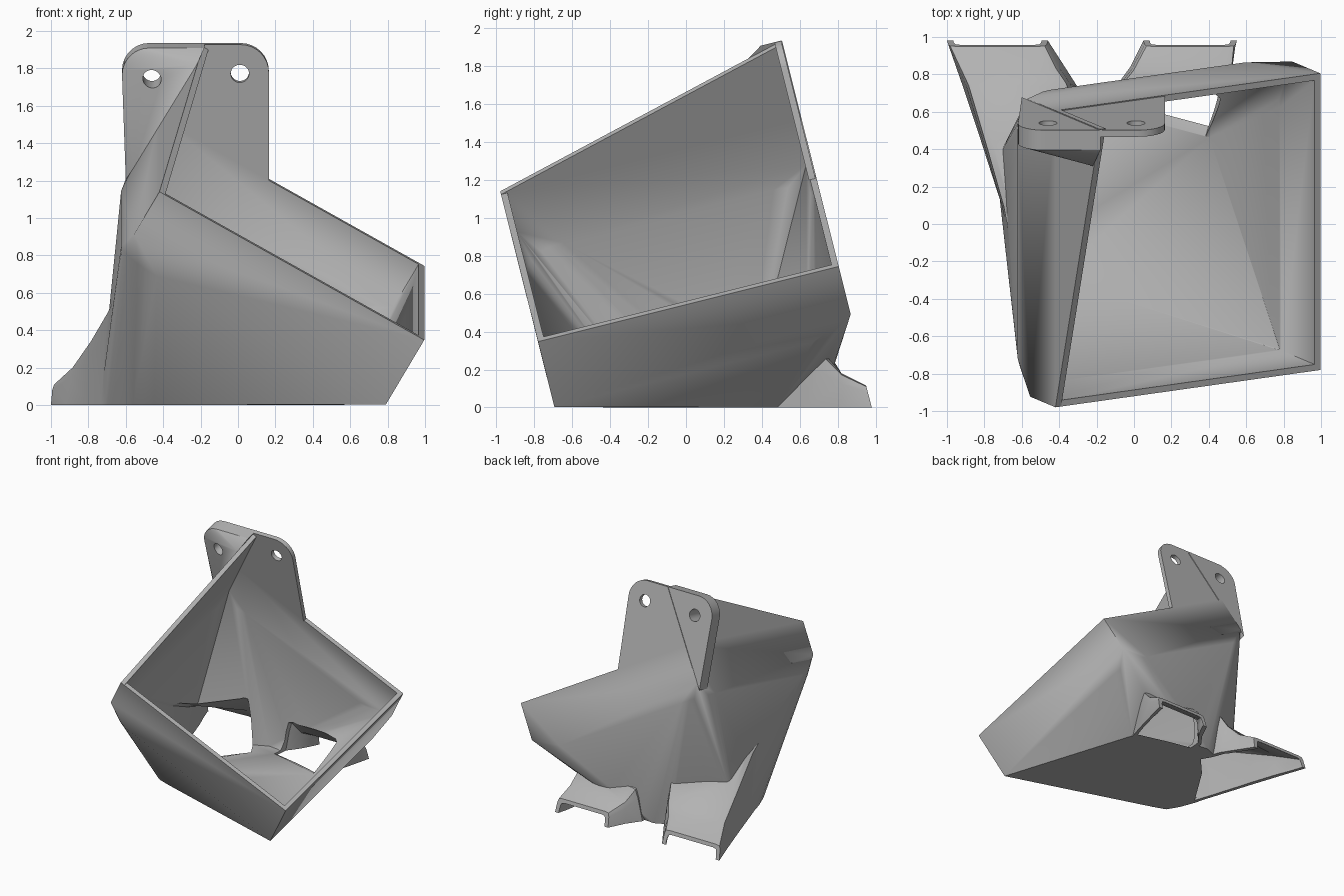
import bpy, bmesh, math
from mathutils import Vector as V

if "Cube" in bpy.data.objects:
    bpy.data.objects.remove(bpy.data.objects["Cube"])

grey = bpy.data.materials.new("plain_grey")
grey.use_nodes = True
grey.diffuse_color = (0.45, 0.45, 0.45, 1)
grey.node_tree.nodes["Principled BSDF"].inputs["Base Color"].default_value = (0.45, 0.45, 0.45, 1)

# Tilted frame: origin at the front rim corner, u across, v back, n out
O = V((-0.42, -0.98, 1.14))
U = V((1.42, 0.2, -0.795)).normalized()
W = V((0, 1.58, 0.395)).normalized()
N = U.cross(W)
SIZE, DEPTH, WALL = 1.635, 0.41, 0.035


def loc(a, b, h):
    return O + U * a + W * b + N * h


def make(name, bm):
    bmesh.ops.recalc_face_normals(bm, faces=bm.faces)
    me = bpy.data.meshes.new(name)
    bm.to_mesh(me)
    bm.free()
    me.materials.append(grey)
    ob = bpy.data.objects.new(name, me)
    bpy.context.collection.objects.link(ob)
    return ob


def hull(name, pts):
    bm = bmesh.new()
    vs = [bm.verts.new(p) for p in pts]
    res = bmesh.ops.convex_hull(bm, input=vs)
    junk = {g for g in res["geom_interior"] + res["geom_unused"] if isinstance(g, bmesh.types.BMVert)}
    bmesh.ops.delete(bm, geom=list(junk), context="VERTS")
    bmesh.ops.dissolve_limit(bm, angle_limit=0.005, verts=bm.verts, edges=bm.edges)
    return make(name, bm)


def loft(name, rings):
    bm = bmesh.new()
    rows = [[bm.verts.new(p) for p in r] for r in rings]
    for a, b in zip(rows, rows[1:]):
        for i in range(len(a)):
            j = (i + 1) % len(a)
            bm.faces.new((a[i], a[j], b[j], b[i]))
    bm.faces.new(rows[0])
    bm.faces.new(rows[-1])
    bmesh.ops.triangulate(bm, faces=bm.faces)
    return make(name, bm)


def combine(target, tool, op):
    mod = target.modifiers.new(op, "BOOLEAN")
    mod.operation, mod.object, mod.solver = op, tool, "EXACT"
    bpy.context.view_layer.objects.active = target
    bpy.ops.object.modifier_apply(modifier=mod.name)
    bpy.data.objects.remove(tool)


# Funnel body: square rim, rounded lower corners, irregular floor outline
FLOOR = [(-0.45, -0.3), (-0.56, -0.26), (-0.62, -0.16), (-0.67, -0.03), (-0.71, 0.12),
         (-0.74, 0.33), (-0.3, 0.66), (-0.19, 0.71), (-0.1, 0.7), (0.42, 0.48)]


def body_points(inset, depth, lift, top):
    lo, hi = inset, SIZE - inset
    pts = []
    for a, b, r, sharp in ((lo, lo, 0.22, 0.27), (hi, lo, 0.01, depth),
                           (hi, hi, 0.23, 0.3), (lo, hi, 0.2, 0.3)):
        sa, sb = (1 if a == lo else -1), (1 if b == lo else -1)
        pts += [loc(a, b, top), loc(a, b, -sharp + lift)]
        for k in range(9):
            t = k * math.pi / 16
            pts.append(loc(a + sa * r * (1 - math.cos(t)), b + sb * r * (1 - math.sin(t)), -depth))
    shrink = 1 - lift * 1.5
    return pts + [V((x * shrink, y * shrink, lift)) for x, y in FLOOR]


def ring(lb, lt, rt, rb, inset=0, base=0):
    lb, lt, rt, rb = V(lb), V(lt), V(rt), V(rb)
    for p, s in ((lb, 1), (lt, 1), (rt, -1), (rb, -1)):
        p.x += s * inset
    lt.z -= inset
    rt.z -= inset
    lb.z = rb.z = base
    return [lb, lt.lerp(lb, 0.3), lt.lerp(lt.lerp(lb, 0.3), 0.3).lerp(lt.lerp(rt, 0.03), 0.5),
            lt.lerp(rt, 0.08), rt.lerp(lt, 0.08),
            rt.lerp(rt.lerp(rb, 0.3), 0.3).lerp(rt.lerp(lt, 0.03), 0.5), rt.lerp(rb, 0.3), rb]


# Nozzle sections from the tip inward: left-bottom, left-top, right-top, right-bottom
NOZZLES = {
    "wide_nozzle": [
        ((-1, 0.98, 0), (-0.99, 0.95, 0.115), (-0.47, 0.95, 0.115), (-0.46, 0.98, 0)),
        ((-0.92, 0.75, 0), (-0.89, 0.74, 0.21), (-0.41, 0.83, 0.175), (-0.37, 0.84, 0)),
        ((-0.82, 0.45, 0), (-0.79, 0.4, 0.36), (-0.36, 0.76, 0.27), (-0.3, 0.73, 0)),
        ((-0.73, 0.17, 0), (-0.7, 0.08, 0.52), (-0.33, 0.68, 0.42), (-0.26, 0.62, 0)),
        ((-0.64, -0.1, 0), (-0.65, -0.2, 0.63), (-0.3, 0.55, 0.55), (-0.2, 0.5, 0))],
    "narrow_nozzle": [
        ((0.05, 0.98, 0), (0.06, 0.95, 0.115), (0.54, 0.95, 0.115), (0.55, 0.98, 0)),
        ((-0.02, 0.84, 0), (-0.01, 0.82, 0.18), (0.53, 0.82, 0.18), (0.51, 0.82, 0)),
        ((-0.1, 0.73, 0), (-0.06, 0.76, 0.28), (0.52, 0.74, 0.27), (0.46, 0.63, 0)),
        ((-0.1, 0.58, 0), (-0.06, 0.58, 0.36), (0.46, 0.52, 0.3), (0.41, 0.46, 0))],
}

duct = hull("funnel_duct", body_points(0, DEPTH, 0, 0))
inner = [hull("body_cutter", body_points(WALL, DEPTH - 0.035, 0.025, 0.05))]
for name, secs in NOZZLES.items():
    combine(duct, loft(name, [ring(*s) for s in secs]), "UNION")
    cut = [ring(*s, inset=0.03, base=-0.05) for s in secs[:-1]]
    cut.append(ring(*secs[-1], inset=0.03, base=0.03))
    cut.insert(0, [p + V((0, 0.1, 0)) for p in cut[0]])
    inner.append(loft(name + "_cutter", cut))
for tool in inner:
    combine(duct, tool, "DIFFERENCE")


# Mounting tab, lying in the plane of the back wall
def on_back(x, z, depth=0):
    return V((x, 0.985 - 0.25 * z, z)) - W * depth


def arc(cx, cz, r, start):
    return [(cx + r * math.cos(math.radians(start + k * 11.25)),
             cz + r * math.sin(math.radians(start + k * 11.25))) for k in range(9)]


def slab(name, outline, depth, extra=()):
    return hull(name, [on_back(x, z, d) for x, z in outline for d in (0, depth)] + list(extra))


plate = slab("mounting_tab", arc(0.015, 1.785, 0.15, 0)
             + [(-0.18, 1.935), (-0.42, 1.535), (0.165, 1.208)], 0.036)
block = slab("thick_tab_side", arc(-0.475, 1.79, 0.145, 90)
             + [(-0.18, 1.935), (-0.42, 1.535), (-0.6, 1.23), (-0.59, 1.43)], 0.11,
             [V((-0.22, 0.31, 1.82)), V((-0.56, 0.52, 1.26))])

# Bolt holes through the tab
for ob, x in ((plate, 0.01), (block, -0.46)):
    centre = on_back(x, 1.78)
    bpy.ops.mesh.primitive_cylinder_add(vertices=32, radius=0.049, depth=0.6, location=centre,
                                        rotation=W.to_track_quat("Z", "Y").to_euler())
    combine(ob, bpy.context.object, "DIFFERENCE")

# Raised wedge on the side wall, rising to the tab
wedge = hull("raised_side_wall", [loc(a, b, h) for a in (0, WALL)
                                  for b, h in ((0, 0), (SIZE, 0), (SIZE, 0.475))])

for ob in (duct, plate, block, wedge):
    bpy.ops.object.select_all(action="DESELECT")
    ob.select_set(True)
    bpy.context.view_layer.objects.active = ob
    bpy.ops.object.shade_smooth_by_angle(angle=math.radians(30))
